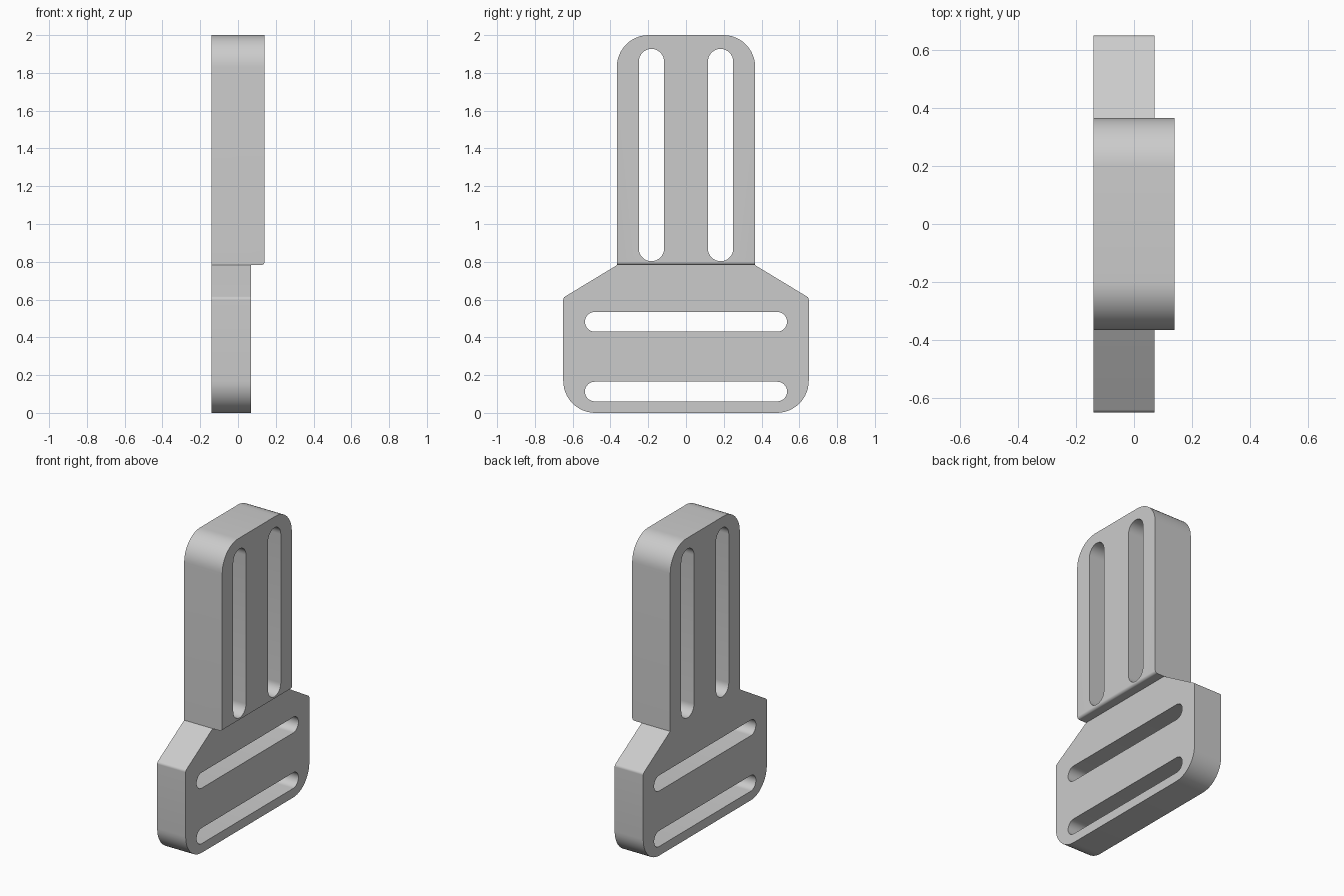
import bpy, bmesh
from math import sin, cos, pi, radians
from mathutils import Vector

if "Cube" in bpy.data.objects:
    bpy.data.objects.remove(bpy.data.objects["Cube"], do_unlink=True)

BACK, FRONT, STEP = -0.14, 0.14, 0.07   # plate faces along x
NECK_Z = 0.782                          # underside of the thick upper section

grey = bpy.data.materials.new("plain grey")
grey.use_nodes = True
grey.diffuse_color = (0.6, 0.6, 0.6, 1)
grey.node_tree.nodes["Principled BSDF"].inputs["Base Color"].default_value = (0.6, 0.6, 0.6, 1)


def rounded(corners, steps=12):
    """Round each (u, v, radius) corner of a closed outline with an arc."""
    out = []
    for i, (u, v, r) in enumerate(corners):
        p = Vector((u, v))
        if r == 0:
            out.append(p)
            continue
        a = (Vector(corners[i - 1][:2]) - p).normalized()
        b = (Vector(corners[(i + 1) % len(corners)][:2]) - p).normalized()
        half = a.angle(b) / 2
        centre = p + (a + b).normalized() * r / sin(half)
        start = p + a * r / (sin(half) / cos(half)) - centre
        end = p + b * r / (sin(half) / cos(half)) - centre
        sweep = start.angle(end)
        for k in range(steps + 1):
            t = k / steps
            out.append(centre + (start * sin((1 - t) * sweep) + end * sin(t * sweep)) / sin(sweep))
    return out


def slot(u, v, length, radius, upright, steps=16):
    """Closed outline of a round-ended slot."""
    pts = []
    for side in (1, -1):
        for k in range(steps + 1):
            ang = -pi / 2 + pi * k / steps
            du = side * (length / 2 - radius + radius * cos(ang))
            dv = side * radius * sin(ang)
            pts.append(Vector((u - dv, v + du) if upright else (u + du, v + dv)))
    return pts


def prism(name, pts, place, move):
    """Extrude an outline; place maps (u, v) into space."""
    bm = bmesh.new()
    face = bm.faces.new([bm.verts.new(place(p)) for p in pts])
    ext = bmesh.ops.extrude_face_region(bm, geom=[face])
    bmesh.ops.translate(bm, vec=move, verts=[g for g in ext["geom"] if isinstance(g, bmesh.types.BMVert)])
    bmesh.ops.recalc_face_normals(bm, faces=bm.faces)
    mesh = bpy.data.meshes.new(name)
    bm.to_mesh(mesh)
    bm.free()
    mesh.materials.append(grey)
    ob = bpy.data.objects.new(name, mesh)
    bpy.context.collection.objects.link(ob)
    return ob


# Plate outline, mirrored about the centre line
right_half = [(0.65, 0, 0.17), (0.65, 0.61, 0.02), (0.366, NECK_Z, 0), (0.366, 2, 0.168)]
left_half = [(-y, z, r) for y, z, r in reversed(right_half)]
plate = prism("bracket_plate", rounded(right_half + left_half),
              lambda p: (BACK, p.x, p.y), (FRONT - BACK, 0, 0))

# Cutter that thins the lower section and rounds the step edge
round_r = 0.018
profile = [Vector((STEP, -0.2)), Vector((STEP, NECK_Z))]
for k in range(9):
    a = pi / 2 * k / 8
    profile.append(Vector((FRONT - round_r + round_r * sin(a), NECK_Z + round_r * (1 - cos(a)))))
profile += [Vector((0.3, NECK_Z + round_r)), Vector((0.3, -0.2))]
cutters = [prism("step_cutter", profile, lambda p: (p.x, -1, p.y), (0, 2, 0))]

# Strap slots: two upright in the neck, two level in the base
slots = [(s * 0.183, 1.365, 1.124, 0.067, True) for s in (-1, 1)]
slots += [(0, z, 1.07, 0.052, False) for z in (0.482, 0.113)]
for s in slots:
    cutters.append(prism("slot_cutter", slot(*s), lambda p: (-0.3, p.x, p.y), (0.6, 0, 0)))

for c in cutters:
    mod = plate.modifiers.new("cut", "BOOLEAN")
    mod.operation = "DIFFERENCE"
    mod.solver = "EXACT"
    mod.object = c
bpy.context.view_layer.objects.active = plate
plate.select_set(True)
for mod in list(plate.modifiers):
    bpy.ops.object.modifier_apply(modifier=mod.name)
for c in cutters:
    bpy.data.objects.remove(c, do_unlink=True)

bpy.ops.object.shade_smooth_by_angle(angle=radians(30))
